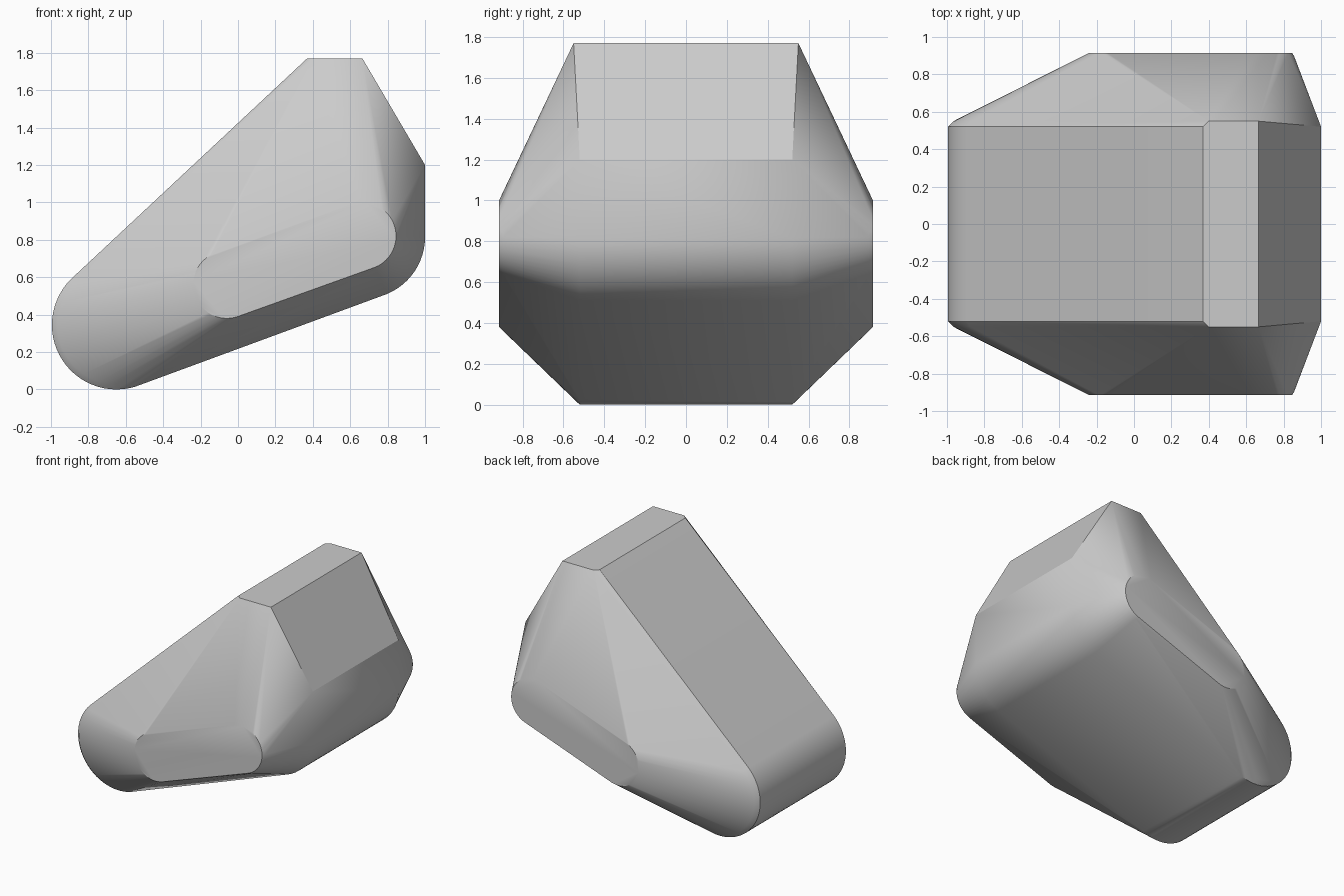
import bpy, bmesh
from math import cos, sin, pi, radians

old = bpy.data.objects.get("Cube")
if old:
    bpy.data.objects.remove(old, do_unlink=True)

grey = bpy.data.materials.new("plain grey")
grey.use_nodes = True
colour = (0.6, 0.6, 0.6, 1)
grey.diffuse_color = colour
grey.node_tree.nodes["Principled BSDF"].inputs["Base Color"].default_value = colour


def disc(x, z, r, y, n=64):
    """Ring of points facing sideways, on both sides of the body."""
    return [(x + r * cos(2 * pi * i / n), s * y, z + r * sin(2 * pi * i / n))
            for i in range(n) for s in (-1, 1)]


def both_sides(x, y, z):
    return [(x, -y, z), (x, y, z)]


points = []
# Rounded lower toe and heel of the wide centre section
points += disc(-0.65, 0.345, 0.345, 0.52)
points += disc(-0.65, 0.345, 0.315, 0.55)
points += disc(0.67, 0.815, 0.33, 0.52)
# Flat top and back corner
points += both_sides(0.37, 0.52, 1.77)
points += both_sides(0.40, 0.55, 1.77)
points += both_sides(0.665, 0.55, 1.77)
points += both_sides(1.0, 0.52, 1.2)
# Slanted rounded side pads, with a fine bevelled rim
for x, z in ((-0.06, 0.56), (0.665, 0.82)):
    points += disc(x, z, 0.18, 0.915)
points += disc(0.665, 0.82, 0.192, 0.895)

# Skin stretched around all the parts
bm = bmesh.new()
for p in points:
    bm.verts.new(p)
hull = bmesh.ops.convex_hull(bm, input=bm.verts)
spare = {g for g in hull["geom_interior"] + hull["geom_unused"]
         if isinstance(g, bmesh.types.BMVert)}
bmesh.ops.delete(bm, geom=list(spare), context='VERTS')
bmesh.ops.dissolve_limit(bm, angle_limit=radians(0.2), verts=bm.verts, edges=bm.edges)
bmesh.ops.recalc_face_normals(bm, faces=bm.faces)
mesh = bpy.data.meshes.new("faceted_body")
bm.to_mesh(mesh)
bm.free()
mesh.materials.append(grey)

body = bpy.data.objects.new("faceted_body", mesh)
bpy.context.collection.objects.link(body)
bpy.ops.object.select_all(action='DESELECT')
body.select_set(True)
bpy.context.view_layer.objects.active = body
bpy.ops.object.shade_smooth_by_angle(angle=radians(30))
